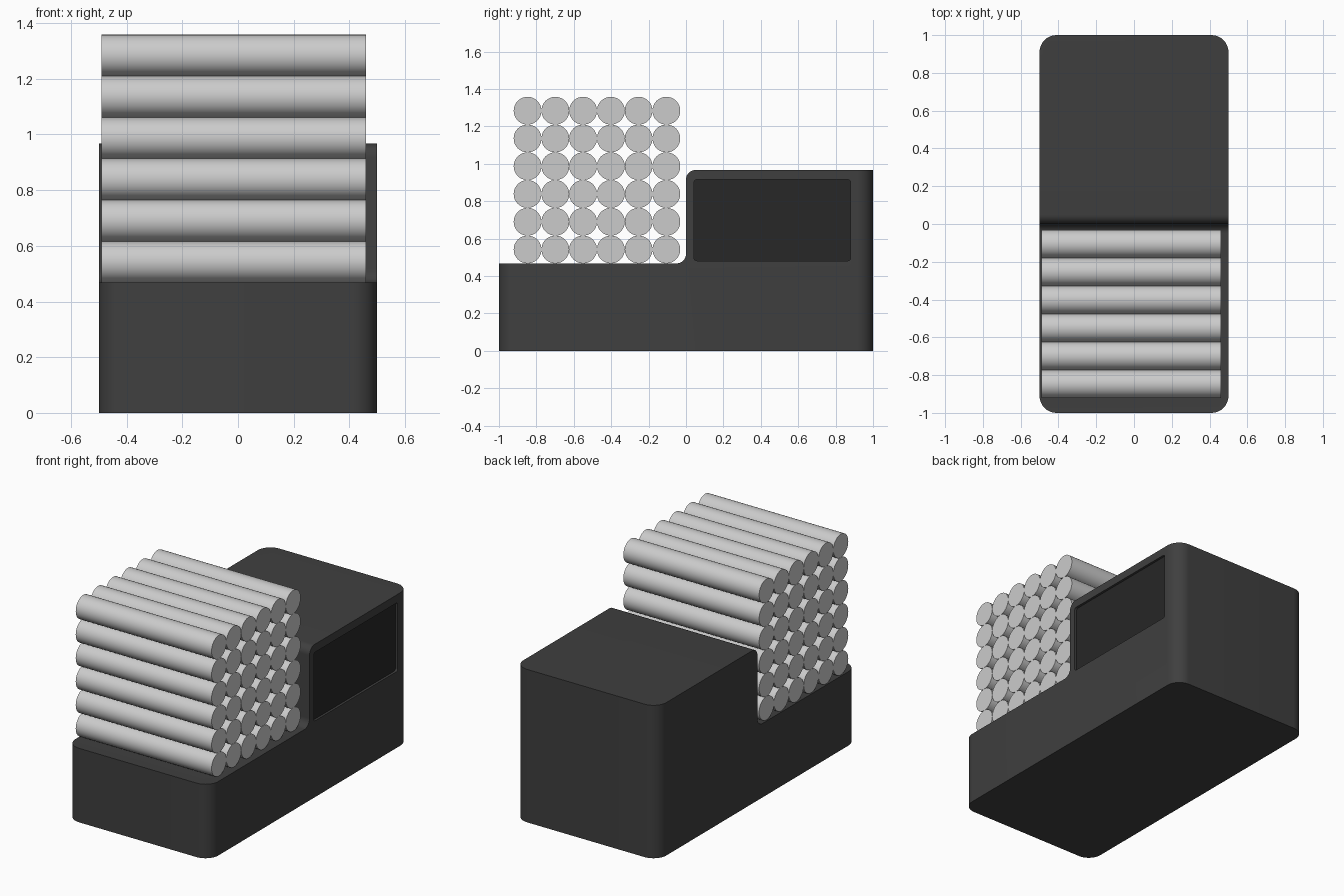
import bpy, bmesh
from math import sin, cos, radians, pi

if "Cube" in bpy.data.objects:
    bpy.data.objects.remove(bpy.data.objects["Cube"])


def arc(cy, cz, r, a0, a1, n=8):
    return [(cy + r * cos(radians(a0 + (a1 - a0) * i / n)),
             cz + r * sin(radians(a0 + (a1 - a0) * i / n))) for i in range(n + 1)]


def rounded_rect(y0, y1, z0, z1, r):
    return (arc(y1 - r, z0 + r, r, -90, 0) + arc(y1 - r, z1 - r, r, 0, 90)
            + arc(y0 + r, z1 - r, r, 90, 180) + arc(y0 + r, z0 + r, r, 180, 270))


def extrude_x(name, profile, x0, x1, corner=0):
    """Extrude a (y, z) profile along x; optionally round the four vertical end edges."""
    bm = bmesh.new()
    face = bm.faces.new([bm.verts.new((x0, y, z)) for y, z in profile])
    res = bmesh.ops.extrude_face_region(bm, geom=[face])
    verts = [g for g in res["geom"] if isinstance(g, bmesh.types.BMVert)]
    bmesh.ops.translate(bm, vec=(x1 - x0, 0, 0), verts=verts)
    bmesh.ops.recalc_face_normals(bm, faces=bm.faces[:])
    if corner:
        edges = [e for e in bm.edges
                 if all(abs(abs(v.co.y) - 1) < 1e-4 for v in e.verts)
                 and abs(e.verts[0].co.z - e.verts[1].co.z) > 0.1]
        bmesh.ops.bevel(bm, geom=edges, offset=corner, segments=10,
                        profile=0.5, affect='EDGES')
    mesh = bpy.data.meshes.new(name)
    bm.to_mesh(mesh)
    bm.free()
    obj = bpy.data.objects.new(name, mesh)
    bpy.context.collection.objects.link(obj)
    return obj


def smooth(obj):
    bpy.ops.object.select_all(action='DESELECT')
    obj.select_set(True)
    bpy.context.view_layer.objects.active = obj
    bpy.ops.object.shade_smooth_by_angle(angle=radians(30))


def paint(obj, name, value):
    mat = bpy.data.materials.new(name)
    mat.diffuse_color = (value, value, value, 1)
    mat.use_nodes = True
    mat.node_tree.nodes["Principled BSDF"].inputs["Base Color"].default_value = mat.diffuse_color
    obj.data.materials.append(mat)


# Stepped housing: low tray in front, tall block behind, filleted step
LOW, HIGH, R = 0.468, 0.967, 0.05
profile = ([(-1, 0), (1, 0), (1, HIGH)]
           + arc(R, HIGH - R, R, 90, 180)
           + arc(-R, LOW + R, R, 0, -90) + [(-1, LOW)])
housing = extrude_x("housing", profile, -0.5, 0.5, corner=0.09)
paint(housing, "dark_grey", 0.05)

# Shallow recess on the right side
cutter = extrude_x("recess_cutter", rounded_rect(0.043, 0.88, 0.482, 0.916, 0.015), 0.48, 0.6)
cutter.hide_render = True
cutter.hide_set(True)
cut = housing.modifiers.new("recess", 'BOOLEAN')
cut.operation = 'DIFFERENCE'
cut.solver = 'EXACT'
cut.object = cutter
bpy.context.view_layer.objects.active = housing
bpy.ops.object.modifier_apply(modifier=cut.name)
smooth(housing)

# Dark panel set in the recess
panel = extrude_x("side_panel", rounded_rect(0.043, 0.88, 0.482, 0.916, 0.015), 0.475, 0.485)
paint(panel, "panel_black", 0.02)
smooth(panel)

# Stack of six by six rods lying across the tray
RADIUS, PITCH = 0.0742, 0.1484
for row in range(6):
    for col in range(6):
        bpy.ops.mesh.primitive_cylinder_add(
            vertices=48, radius=RADIUS, depth=0.95, rotation=(0, pi / 2, 0),
            location=(-0.015, -0.847 + col * PITCH, LOW + RADIUS + row * PITCH))
        rod = bpy.context.object
        rod.name = f"rod_{row + 1}_{col + 1}"
        smooth(rod)
